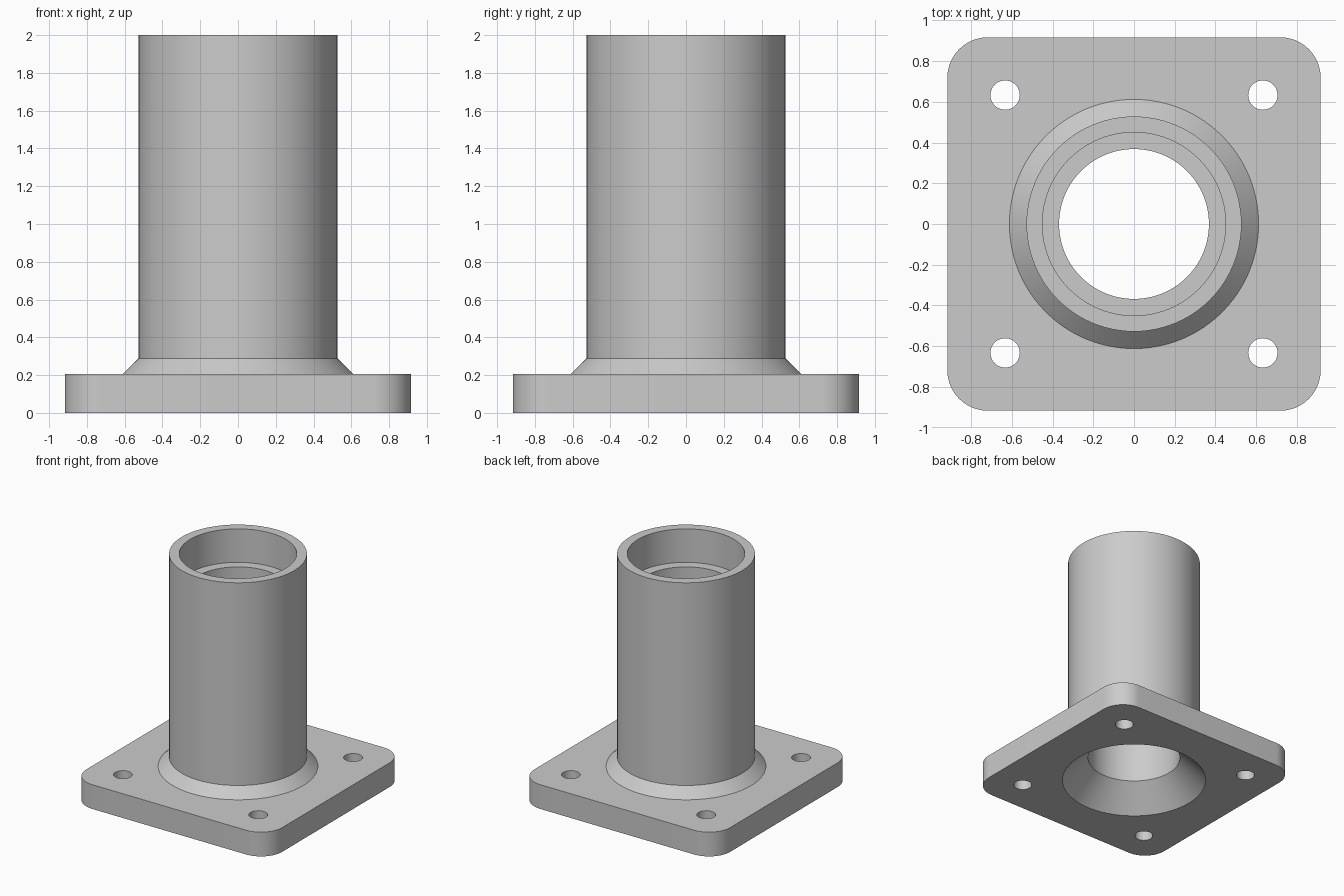
import bpy
import bmesh
from math import sin, cos, pi, radians
from mathutils import Vector

cube = bpy.data.objects.get("Cube")
if cube:
    bpy.data.objects.remove(cube, do_unlink=True)

PLATE_HALF, PLATE_TOP, CORNER = 0.917, 0.205, 0.2
HOLE_POS, HOLE_R = 0.633, 0.072
SEGMENTS = 96

# Tube section as (radius, height): from the flare, up, over the rim, down the bore
SECTION = [(0.612, PLATE_TOP), (0.528, 0.287), (0.528, 2.0), (0.45, 2.0),
           (0.45, 1.717), (0.368, 1.717), (0.368, 0.205), (0.573, 0.0)]

bm = bmesh.new()


def circle(radius, count, x=0, y=0):
    return [(x + radius * cos(2 * pi * i / count),
             y + radius * sin(2 * pi * i / count)) for i in range(count)]


def rounded_square(half, radius, steps=16):
    points = []
    for quarter, (sx, sy) in enumerate([(1, 1), (-1, 1), (-1, -1), (1, -1)]):
        for i in range(steps + 1):
            a = (quarter + i / steps) * pi / 2
            points.append((sx * (half - radius) + radius * cos(a),
                           sy * (half - radius) + radius * sin(a)))
    return points


def add_loop(points, z):
    return [bm.verts.new((x, y, z)) for x, y in points]


def bridge(lower, upper):
    n = len(lower)
    for i in range(n):
        j = (i + 1) % n
        bm.faces.new((lower[i], lower[j], upper[j], upper[i]))


def cap(loops, normal):
    edges = [bm.edges.get((loop[i - 1], loop[i]))
             for loop in loops for i in range(len(loop))]
    bmesh.ops.triangle_fill(bm, edges=edges, use_beauty=True, normal=normal)


# Turned tube: flare, outer wall, stepped bore and tapered bottom opening
rings = [add_loop(circle(r, SEGMENTS), z) for r, z in SECTION]
for a, b in zip(rings, rings[1:]):
    bridge(a, b)

# Plate rim and bolt hole walls
outlines = [rounded_square(PLATE_HALF, CORNER)]
outlines += [circle(HOLE_R, 48, sx * HOLE_POS, sy * HOLE_POS)
             for sx in (-1, 1) for sy in (-1, 1)]
bottoms, tops = [rings[-1]], [rings[0]]
for outline in outlines:
    low, high = add_loop(outline, 0), add_loop(outline, PLATE_TOP)
    bridge(low, high)
    bottoms.append(low)
    tops.append(high)

# Flat plate faces around the openings
cap(tops, Vector((0, 0, 1)))
cap(bottoms, Vector((0, 0, -1)))
bmesh.ops.recalc_face_normals(bm, faces=bm.faces[:])

mesh = bpy.data.meshes.new("flanged_tube")
bm.to_mesh(mesh)
bm.free()
flange = bpy.data.objects.new("flanged_tube", mesh)
bpy.context.collection.objects.link(flange)

# Plain grey metal
grey = bpy.data.materials.new("light_grey")
grey.use_nodes = True
colour = (0.6, 0.6, 0.6, 1)
grey.diffuse_color = colour
grey.node_tree.nodes["Principled BSDF"].inputs["Base Color"].default_value = colour
mesh.materials.append(grey)

# Smooth walls with crisp edges
bpy.ops.object.select_all(action="DESELECT")
flange.select_set(True)
bpy.context.view_layer.objects.active = flange
bpy.ops.object.shade_smooth_by_angle(angle=radians(30))
